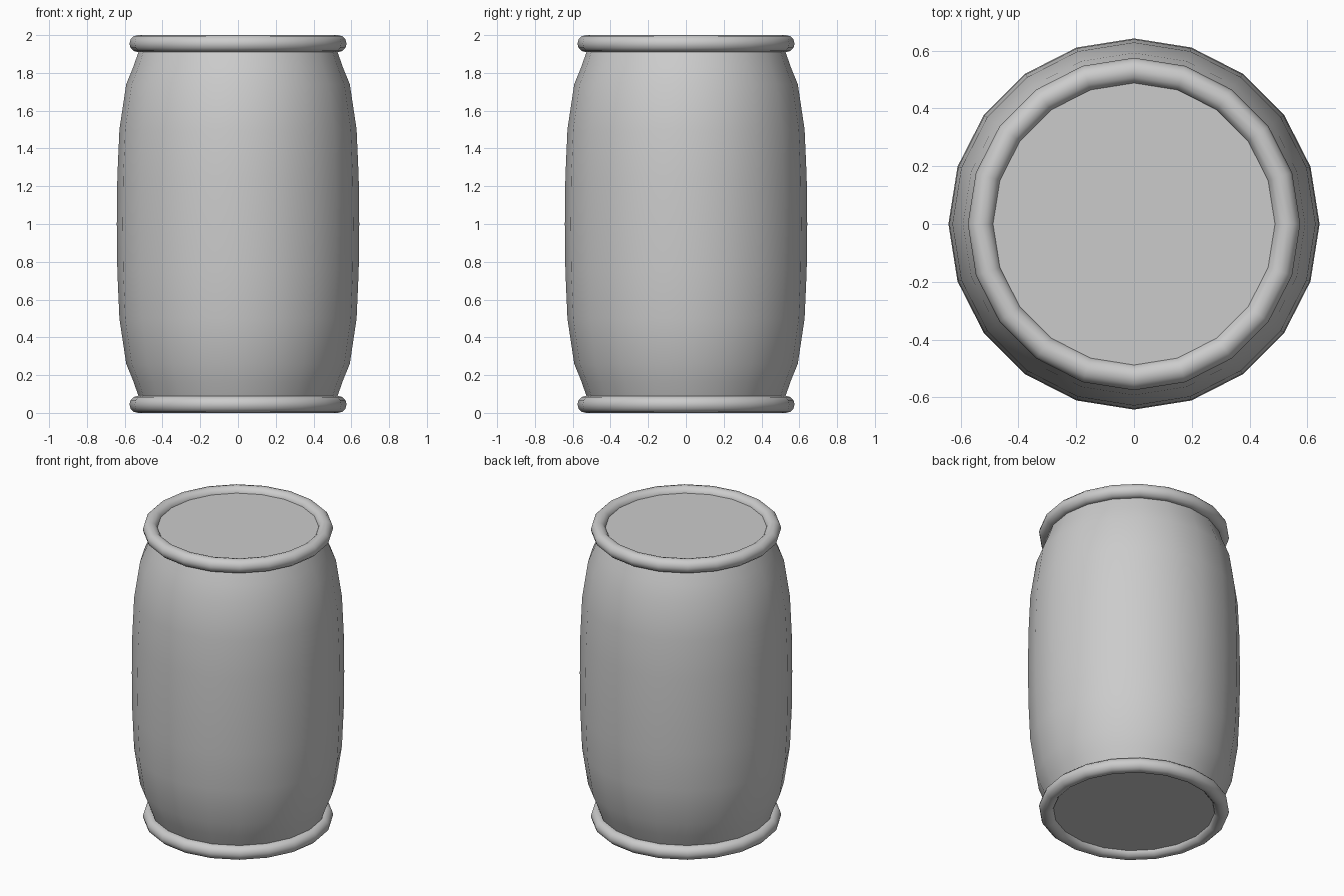
import bpy, bmesh, math

if "Cube" in bpy.data.objects:
    bpy.data.objects.remove(bpy.data.objects["Cube"])

SIDES = 20


def finish(name, bm):
    bmesh.ops.recalc_face_normals(bm, faces=bm.faces)
    mesh = bpy.data.meshes.new(name)
    bm.to_mesh(mesh)
    bm.free()
    obj = bpy.data.objects.new(name, mesh)
    bpy.context.collection.objects.link(obj)
    mesh.shade_smooth()
    mesh.set_sharp_from_angle(angle=math.radians(40))
    return obj


def lathe(name, profile, closed=False):
    """Revolve (radius, z) points; open profiles are capped, closed ones form a ring."""
    bm = bmesh.new()
    rings = []
    for r, z in profile:
        rings.append([bm.verts.new((r * math.cos(2 * math.pi * i / SIDES),
                                    r * math.sin(2 * math.pi * i / SIDES), z))
                      for i in range(SIDES)])
    pairs = list(zip(rings, rings[1:]))
    if closed:
        pairs.append((rings[-1], rings[0]))
    else:
        bm.faces.new(rings[0])
        bm.faces.new(rings[-1])
    for a, b in pairs:
        for i in range(SIDES):
            j = (i + 1) % SIDES
            bm.faces.new((a[i], a[j], b[j], b[i]))
    return finish(name, bm)


# Bulging body with flat lids, mirrored about mid height
upper = [(0.642, 1.0), (0.639, 1.25), (0.628, 1.5), (0.592, 1.74),
         (0.553, 1.835), (0.526, 1.915), (0.50, 1.965)]
lower = [(r, 2.0 - z) for r, z in reversed(upper[1:])]
lathe("barrel_body", lower + upper)

# Rounded rims around both ends
for name, zc in (("bottom_rim", 0.045), ("top_rim", 1.955)):
    lathe(name, [(0.53 + 0.045 * math.cos(math.pi * k / 6),
                  zc + 0.045 * math.sin(math.pi * k / 6)) for k in range(12)], closed=True)
